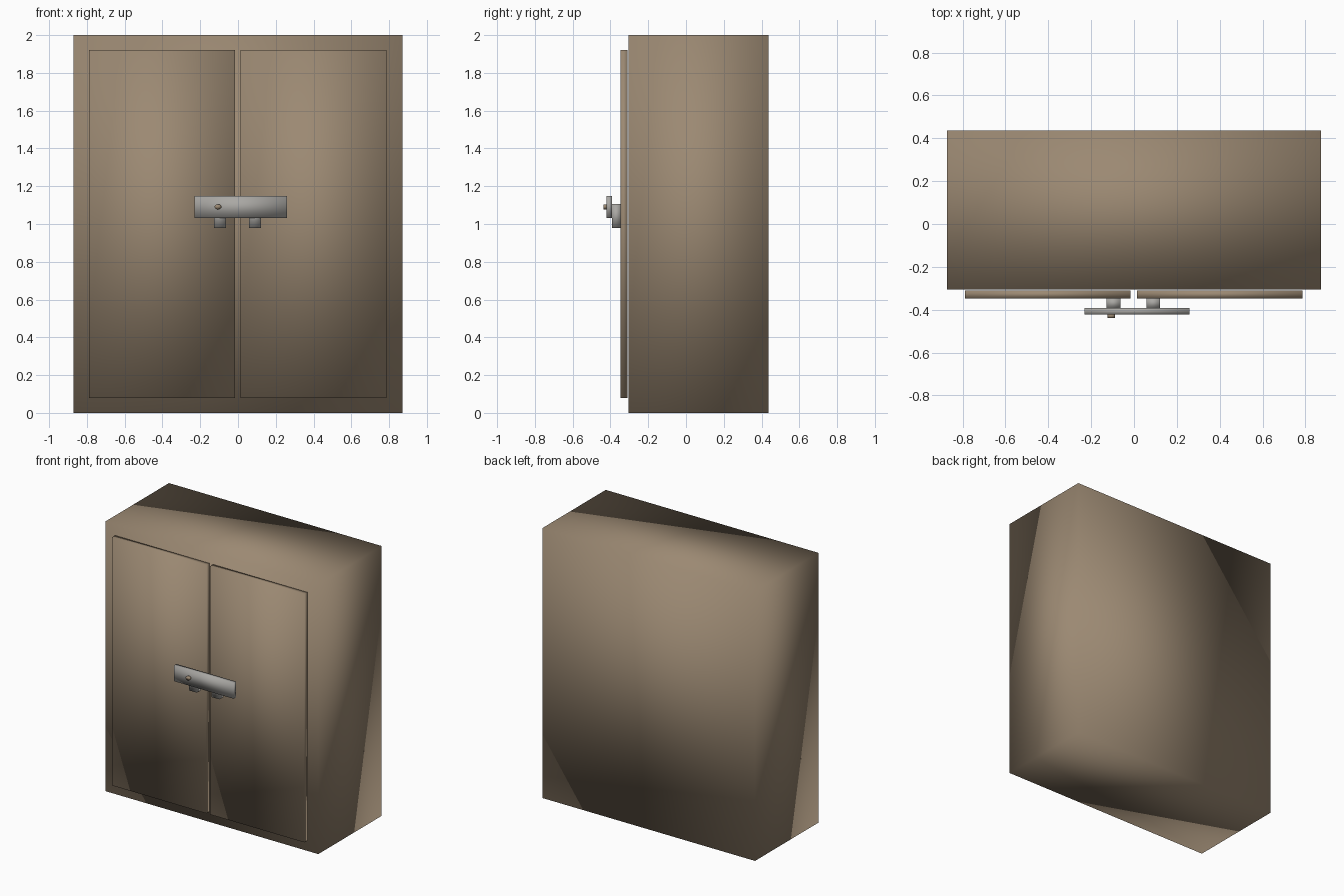
import bpy
import bmesh
from mathutils import Matrix, Vector

cube = bpy.data.objects.get("Cube")
if cube:
    bpy.data.objects.remove(cube, do_unlink=True)


def material(name, rgb):
    mat = bpy.data.materials.new(name)
    mat.use_nodes = True
    mat.diffuse_color = (*rgb, 1)
    bsdf = mat.node_tree.nodes["Principled BSDF"]
    bsdf.inputs["Base Color"].default_value = (*rgb, 1)
    return mat


brown = material("brown wood", (0.33, 0.25, 0.17))
grey = material("grey metal", (0.40, 0.39, 0.37))


def finish(name, bm, mat):
    mesh = bpy.data.meshes.new(name)
    bm.to_mesh(mesh)
    bm.free()
    mesh.materials.append(mat)
    # Soft shading runs over every edge
    for face in mesh.polygons:
        face.use_smooth = True
    obj = bpy.data.objects.new(name, mesh)
    bpy.context.scene.collection.objects.link(obj)
    return obj


def box(name, low, high, mat):
    low, high = Vector(low), Vector(high)
    bm = bmesh.new()
    place = Matrix.Translation((low + high) / 2) @ Matrix.Diagonal((*(high - low), 1))
    bmesh.ops.create_cube(bm, size=1, matrix=place)
    return finish(name, bm, mat)


# Cabinet body
box("cabinet_body", (-0.872, -0.305, 0), (0.872, 0.437, 2), brown)

# Doors and the bracket on each
for side, door_x, bracket_x in (("right", -0.403, -0.096), ("left", 0.4, 0.09)):
    box(side + "_door", (door_x - 0.386, -0.347, 0.08),
        (door_x + 0.386, -0.311, 1.92), brown)
    box(side + "_bracket", (bracket_x - 0.032, -0.393, 0.98),
        (bracket_x + 0.032, -0.345, 1.107), grey)

# Bar across both doors
box("lock_bar", (-0.23, -0.422, 1.032), (0.26, -0.392, 1.148), grey)

# Oval rivet on the bar
bm = bmesh.new()
place = (Matrix.Translation((-0.106, -0.428, 1.091))
         @ Matrix.Diagonal((1, 1, 0.75, 1))
         @ Matrix.Rotation(1.5708, 4, "X"))
bmesh.ops.create_cone(bm, cap_ends=True, segments=16, radius1=0.018,
                      radius2=0.018, depth=0.02, matrix=place)
finish("rivet", bm, brown)
